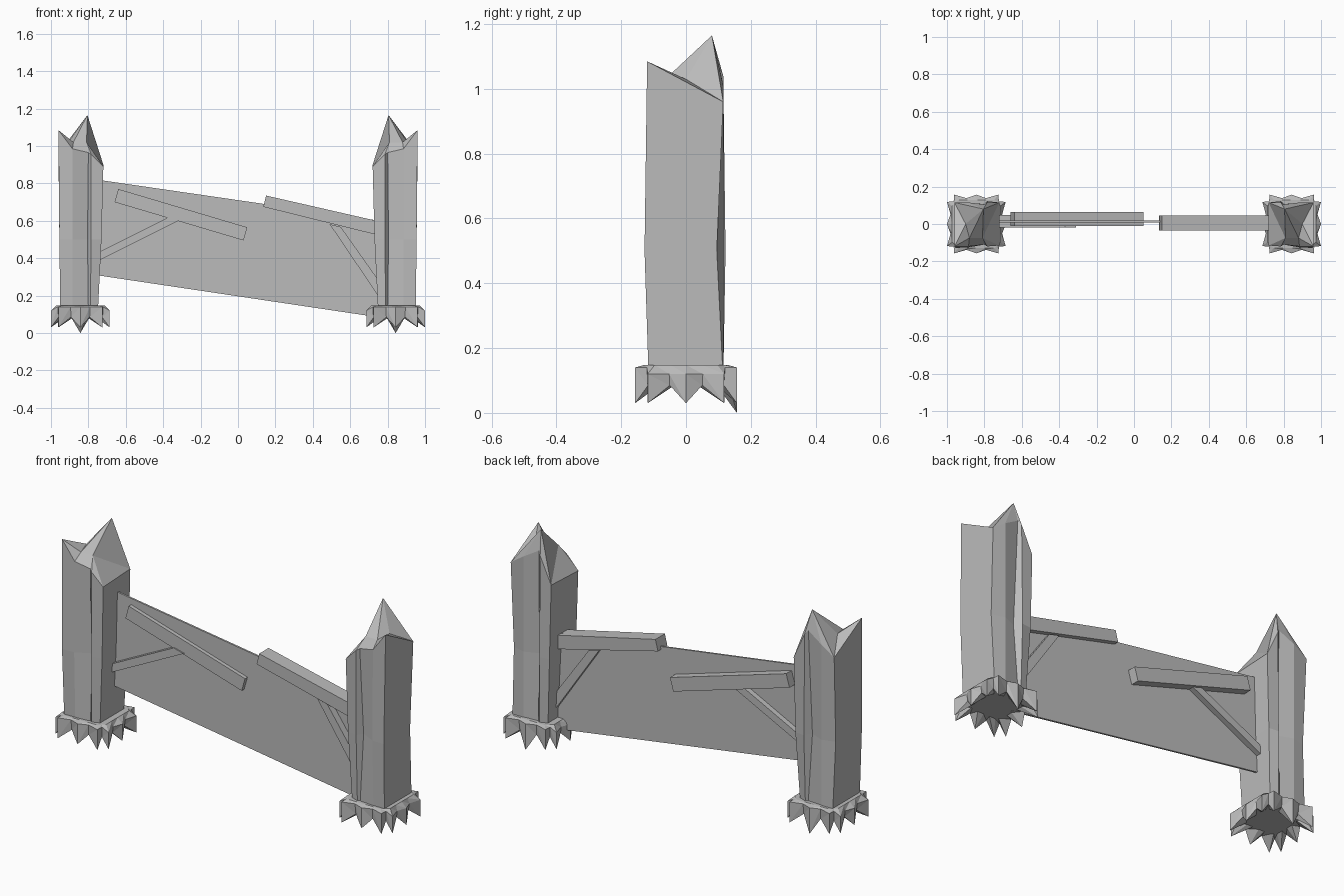
import bpy, bmesh, math
from mathutils import Vector

if "Cube" in bpy.data.objects:
    bpy.data.objects.remove(bpy.data.objects["Cube"])

grey = bpy.data.materials.new("stone grey")
grey.diffuse_color = (0.5, 0.5, 0.5, 1)
grey.use_nodes = True
grey.node_tree.nodes["Principled BSDF"].inputs["Base Color"].default_value = grey.diffuse_color


def make(name, verts, faces):
    bm = bmesh.new()
    vs = [bm.verts.new(v) for v in verts]
    for f in faces:
        bm.faces.new([vs[i] for i in f])
    bmesh.ops.recalc_face_normals(bm, faces=bm.faces)
    me = bpy.data.meshes.new(name)
    bm.to_mesh(me)
    bm.free()
    me.materials.append(grey)
    ob = bpy.data.objects.new(name, me)
    bpy.context.collection.objects.link(ob)
    return ob


def slab(name, outline, y0, y1):
    """Extrude an x-z outline between two depths."""
    n = len(outline)
    verts = [(x, y, z) for y in (y0, y1) for x, z in outline]
    faces = [tuple(range(n)), tuple(range(n, 2 * n))]
    faces += [(i, (i + 1) % n, n + (i + 1) % n, n + i) for i in range(n)]
    return make(name, verts, faces)


# Post: grooved square section, waisted in the middle, splintered top
BOTTOM = [(.75, -.10), (.79, -.115), (.80, -.11), (.885, -.115), (.95, -.115),
          (.95, .115), (.885, .115), (.80, .11), (.79, .115), (.75, .10)]
MIDDLE = [(.73, -.11), (.785, -.12), (.805, -.085), (.885, -.125), (.955, -.128),
          (.955, .095), (.885, .115), (.81, .085), (.785, .122), (.73, .115)]
TOP = [(.72, -.115, .89), (.785, -.12, .955), (.80, -.11, .965),
       (.885, -.12, .985), (.96, -.12, 1.085), (.96, .115, .96),
       (.885, .115, 1.01), (.80, .105, 1.06), (.785, .115, 1.04), (.72, .115, .90)]
PEAKS = [(.88, -.075, 1.02), (.81, -.075, 1.02), (.805, .08, 1.165), (.90, 0, 1.03)]
CROWN = [(0, 1, 11), (1, 2, 11), (2, 3, 10, 11), (3, 4, 10), (4, 13, 10),
         (4, 5, 13), (5, 6, 12), (5, 12, 13), (6, 7, 12), (7, 8, 12),
         (8, 9, 12), (9, 0, 11), (9, 11, 12), (10, 13, 12), (10, 12, 11)]


def post(name, s):
    rings = [(x, y, .10) for x, y in BOTTOM] + [(x, y, .5) for x, y in MIDDLE]
    verts = [(s * x, y, z) for x, y, z in rings + TOP + PEAKS]
    faces = [tuple(range(10))]
    for r in (0, 10):
        faces += [(r + i, r + (i + 1) % 10, r + 10 + (i + 1) % 10, r + 10 + i)
                  for i in range(10)]
    faces += [tuple(20 + i for i in f) for f in CROWN]
    make(name, verts, faces)


# Base: flared collar ending in a ring of jagged root-like spikes
def base(name, s):
    cx, cy = .843, 0
    a, b = .118, .157
    corners = [(-a, -b), (a, -b), (b, -a), (b, a), (a, b), (-a, b), (-b, a), (-b, -a)]
    outline = []
    for i, (x, y) in enumerate(corners):
        nx, ny = corners[(i + 1) % 8]
        long_side = i % 2 == 0
        steps = 4 if long_side else 2
        for k in range(steps):
            t = k / steps
            outline.append((x + (nx - x) * t, y + (ny - y) * t, k, long_side))
    n = len(outline)
    verts = []
    for x, y, k, ls in outline:
        verts.append((cx + x * .82, cy + y * .82, .148))
    for x, y, k, ls in outline:
        dent = .88 if k % 2 else 1
        verts.append((cx + x * dent, cy + y * dent, .12 if abs(y) < .12 else .14))
    for x, y, k, ls in outline:
        z = .085 if k % 2 else .03
        if ls and k == 2 and y > .1:
            z = 0
        dent = .85 if k % 2 else 1
        verts.append((cx + x * dent, cy + y * dent, z))
    for x, y, k, ls in outline:
        verts.append((cx + x * .6, cy + y * .6, .085))
    faces = [tuple(range(n)), tuple(range(3 * n, 4 * n))]
    for r in range(3):
        for i in range(n):
            j = (i + 1) % n
            p, q, u, v = r * n + i, r * n + j, (r + 1) * n + j, (r + 1) * n + i
            faces += [(p, q, u), (p, u, v)]
    make(name, [(s * x, y, z) for x, y, z in verts], faces)


for side, s in (("left", -1), ("right", 1)):
    post(side + "_post", s)
    base(side + "_base", s)

# Thin slanted panel between the posts
slab("panel", [(-.76, .31), (.76, .083), (.76, .60), (-.76, .821)], .009, .019)

# Rails and their diagonal braces
slab("left_rail", [(-.66, .70), (.03, .495), (.05, .565), (-.64, .77)], -.012, .065)
slab("right_rail", [(.135, .675), (.75, .523), (.75, .598), (.15, .735)], -.035, .045)
slab("left_brace", [(-.76, .38), (-.31, .605), (-.37, .62), (-.76, .425)], -.018, .048)
slab("right_brace", [(.49, .582), (.745, .205), (.76, .27), (.55, .567)], -.028, .038)
